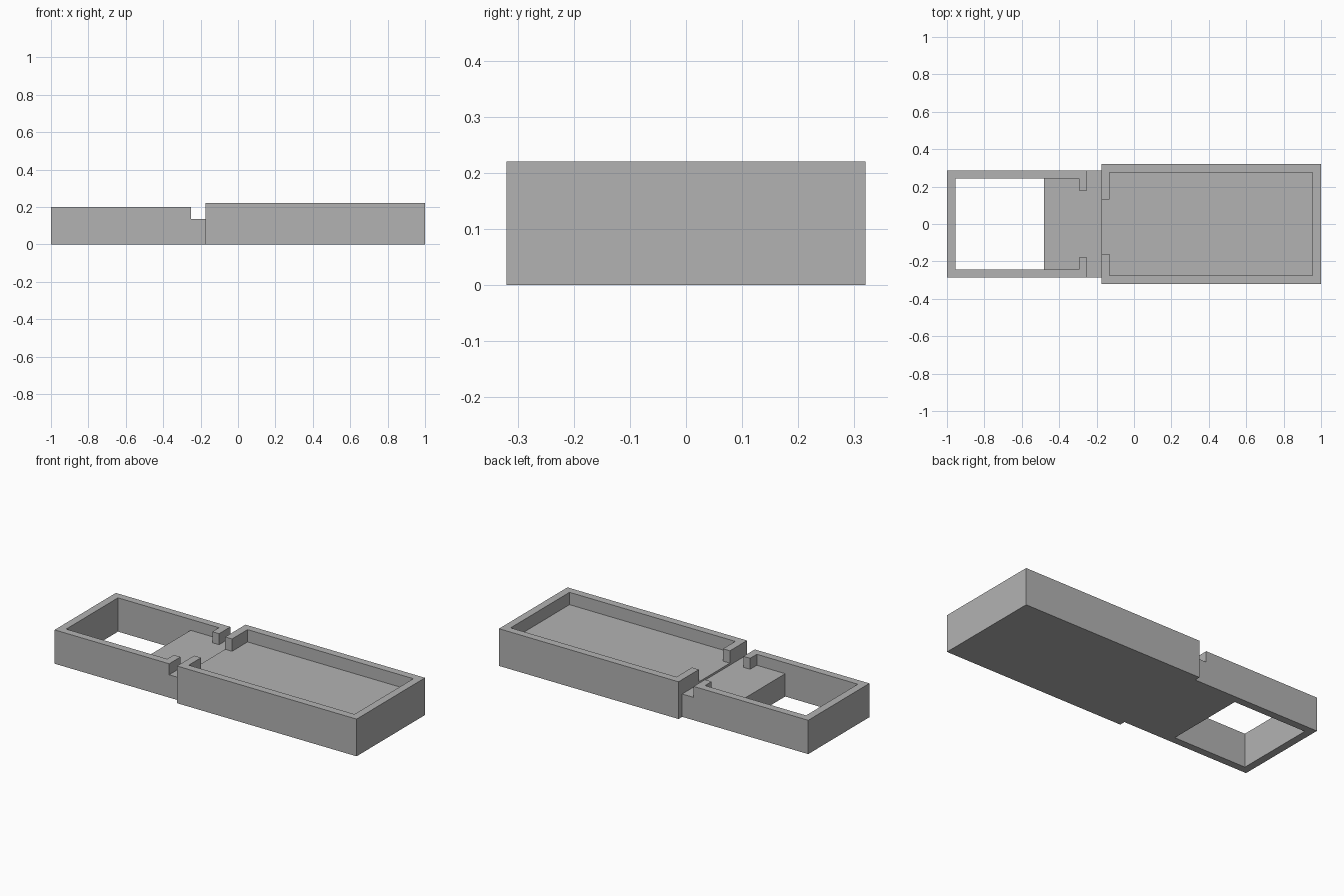
import bpy

cube = bpy.data.objects.get("Cube")
if cube:
    bpy.data.objects.remove(cube, do_unlink=True)

grey = bpy.data.materials.new("plain grey")
grey.use_nodes = True
colour = (0.45, 0.45, 0.45, 1)
grey.diffuse_color = colour
grey.node_tree.nodes["Principled BSDF"].inputs["Base Color"].default_value = colour


def box(name, x, y, z):
    """Box from three (low, high) ranges."""
    bpy.ops.mesh.primitive_cube_add(size=1, location=[sum(r) / 2 for r in (x, y, z)])
    obj = bpy.context.object
    obj.name = name
    obj.scale = [hi - lo for lo, hi in (x, y, z)]
    bpy.ops.object.transform_apply(location=True, scale=True)
    obj.data.materials.append(grey)
    return obj


def combine(target, tool, operation):
    """Boolean the tool into the target, then discard the tool."""
    mod = target.modifiers.new(operation.title(), "BOOLEAN")
    mod.operation, mod.solver, mod.object = operation, "EXACT", tool
    bpy.context.view_layer.objects.active = target
    bpy.ops.object.modifier_apply(modifier=mod.name)
    bpy.data.objects.remove(tool, do_unlink=True)


def cut(target, x, y, z):
    combine(target, box("cutter", x, y, z), "DIFFERENCE")


def both(half):
    return (-half, half)


JOIN = -0.175          # plane where the two trays meet
LEDGE = 0.135          # floor height of the small tray
FLOOR = 0.147          # floor height of the large tray
ABOVE = 0.4

# Large tray: shallow pocket and a doorway between two lips
large_tray = box("joined_trays", (JOIN, 1), both(0.32), (0, 0.22))
cut(large_tray, (-0.13, 0.955), both(0.275), (FLOOR, ABOVE))
cut(large_tray, (-0.3, -0.1), (-0.16, 0.13), (FLOOR, ABOVE))

# Small tray: pocket, doorway, stepped neck and open bottom
small_tray = box("small_tray", (-1, JOIN), both(0.286), (0, 0.2))
cut(small_tray, (-0.955, -0.294), both(0.242), (LEDGE, ABOVE))
cut(small_tray, (-0.35, -0.1), both(0.18), (LEDGE, ABOVE))
cut(small_tray, (-0.25, -0.1), both(0.4), (LEDGE, ABOVE))
cut(small_tray, (-0.955, -0.48), both(0.242), (-0.1, ABOVE))

# Fuse into one body
combine(large_tray, small_tray, "UNION")
